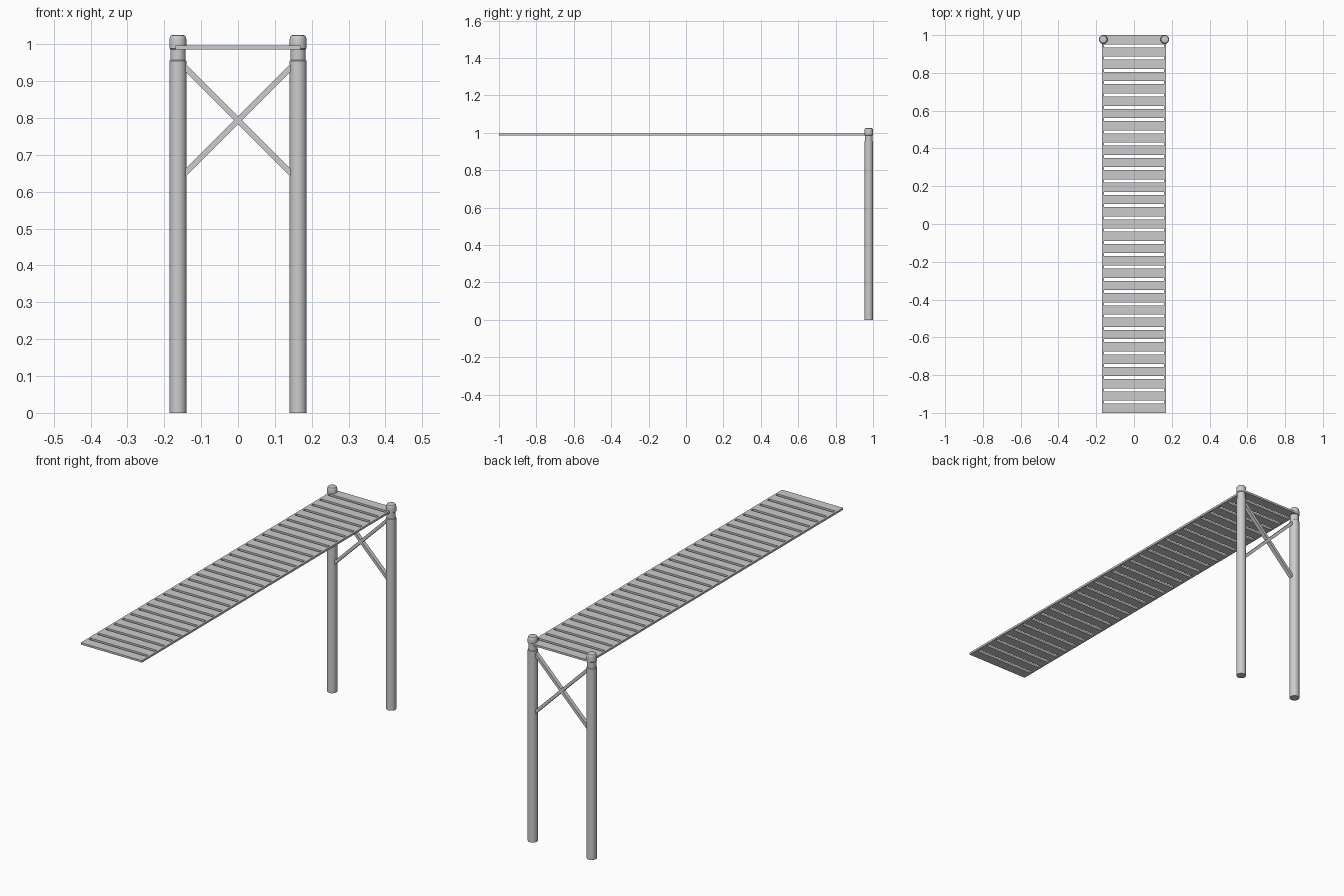
import bpy, bmesh, math
from mathutils import Matrix, Vector

if "Cube" in bpy.data.objects:
    bpy.data.objects.remove(bpy.data.objects["Cube"])

POST_X, POST_Y = 0.163, 0.977


def make_object(name, bm, smooth=False):
    bmesh.ops.recalc_face_normals(bm, faces=bm.faces)
    mesh = bpy.data.meshes.new(name)
    bm.to_mesh(mesh)
    bm.free()
    obj = bpy.data.objects.new(name, mesh)
    bpy.context.collection.objects.link(obj)
    if smooth:
        bpy.ops.object.select_all(action='DESELECT')
        obj.select_set(True)
        bpy.context.view_layer.objects.active = obj
        bpy.ops.object.shade_smooth_by_angle(angle=math.radians(35))
    return obj


def box(name, center, size, angle=0.0):
    bm = bmesh.new()
    m = (Matrix.Translation(Vector(center)) @ Matrix.Rotation(angle, 4, 'Y')
         @ Matrix.Diagonal((*size, 1.0)))
    bmesh.ops.create_cube(bm, size=1.0, matrix=m)
    return make_object(name, bm)


def lathe(name, profile, location, steps=32):
    bm = bmesh.new()
    verts = [bm.verts.new((r, 0, z)) for r, z in profile]
    edges = [bm.edges.new(pair) for pair in zip(verts, verts[1:])]
    bmesh.ops.spin(bm, geom=verts + edges, cent=(0, 0, 0), axis=(0, 0, 1),
                   angle=math.tau, steps=steps)
    bmesh.ops.remove_doubles(bm, verts=bm.verts, dist=1e-5)
    obj = make_object(name, bm, smooth=True)
    obj.location = location
    return obj


# Round posts with a narrow neck and rounded cap
post_profile = [(0, 0), (0.023, 0), (0.023, 0.955), (0.0205, 0.957),
                (0.0205, 0.986), (0.023, 0.989), (0.023, 1.012),
                (0.0218, 1.019), (0.019, 1.0235), (0.015, 1.025), (0, 1.025)]

# Deck dimensions
DECK_Z, THICK = 0.9915, 0.010
COUNT, GAP, RAIL = 31, 0.016, 0.010
HALF_W = 0.169
pitch = (2.0 + GAP) / COUNT

for side, label in ((-1, "left"), (1, "right")):
    lathe(f"{label}_post", post_profile, (side * POST_X, POST_Y, 0))
    # Thin side rail along the whole deck
    box(f"{label}_side_rail", (side * (HALF_W - RAIL / 2), 0, DECK_Z),
        (RAIL, 2.0, THICK))
    # Diagonal cross brace between the posts
    box(f"{label}_cross_brace", (0, POST_Y, 0.794),
        (0.412, 0.020, 0.0145), side * math.radians(45))

# Deck slats
for i in range(COUNT):
    y = -1.0 + (pitch - GAP) / 2 + i * pitch
    box(f"deck_slat_{i + 1:02d}", (0, y, DECK_Z),
        (2 * (HALF_W - RAIL), pitch - GAP, THICK))
